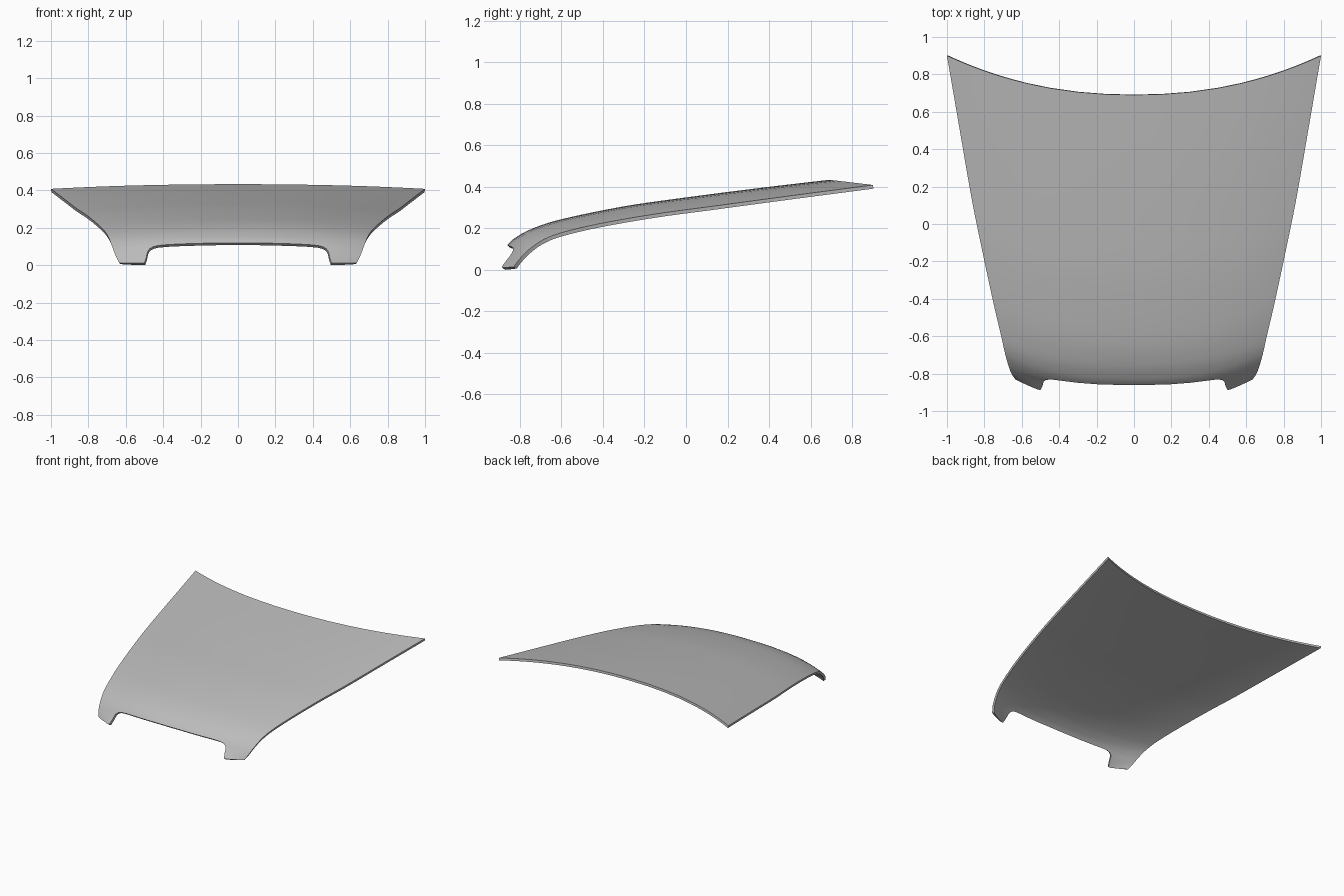
import bpy
import bmesh
from mathutils import Vector

if "Cube" in bpy.data.objects:
    bpy.data.objects.remove(bpy.data.objects["Cube"], do_unlink=True)

# Stations from nose to rear: centre y, centre z, edge x, edge y, edge z
STATIONS = [
    (-.96, .014, .635, -.83, .02),
    (-.885, .09, .655, -.80, .06),
    (-.86, .127, .672, -.755, .105),
    (-.82, .162, .69, -.69, .15),
    (-.74, .205, .71, -.60, .185),
    (-.6, .25, .752, -.42, .228),
    (-.3, .312, .81, -.15, .275),
    (0, .355, .867, .13, .313),
    (.35, .40, .933, .51, .364),
    (.69, .44, 1, .9, .415),
]
LAST = len(STATIONS) - 1
ROWS = 48

# Front opening outline, half width: x, z
OPENING = [(0, .126), (.1, .126), (.2, .124), (.3, .121), (.38, .117), (.43, .112),
           (.455, .105), (.472, .095), (.482, .082), (.487, .065), (.491, .045), (.50, .02)]


def station(t):
    """Smooth interpolation of the profile stations."""
    i = min(int(t), LAST - 1)
    f = t - i
    b, c = STATIONS[i], STATIONS[i + 1]
    a = STATIONS[i - 1] if i else [2 * p - q for p, q in zip(b, c)]
    d = STATIONS[i + 2] if i + 2 <= LAST else [2 * q - p for p, q in zip(b, c)]
    return [q + .5 * f * (r - p + f * (2 * p - 5 * q + 4 * r - s + f * (3 * (q - r) + s - p)))
            for p, q, r, s in zip(a, b, c, d)]


def surface(u, t):
    cy, cz, ex, ey, ez = station(t)
    w = abs(u) ** (2.6 - .4 * t / LAST)
    return Vector((u * ex, cy + (ey - cy) * w, cz + (ez - cz) * w))


def opening_start(x, z):
    """Surface coordinates where the opening outline meets the panel."""
    lo, hi = 0, 4
    for _ in range(30):
        t = (lo + hi) / 2
        u = x / station(t)[2]
        if surface(u, t).z < z:
            lo = t
        else:
            hi = t
    return u, lo


# Columns: trimmed by the opening, then full length over the feet
half = [opening_start(x, z) for x, z in OPENING]
foot_u = half[-1][0]
half += [(foot_u + (1 - foot_u) * k / 9, 0) for k in range(1, 10)]
columns = [(-u, t) for u, t in reversed(half[1:])] + half

# Hood skin
bm = bmesh.new()
grid = [[bm.verts.new(surface(u, t + (LAST - t) * r / ROWS)) for r in range(ROWS + 1)]
        for u, t in columns]
for left, right in zip(grid, grid[1:]):
    for r in range(ROWS):
        bm.faces.new((left[r], right[r], right[r + 1], left[r + 1]))
mesh = bpy.data.meshes.new("hood_panel")
bm.to_mesh(mesh)
bm.free()
hood = bpy.data.objects.new("hood_panel", mesh)
bpy.context.collection.objects.link(hood)

# Sheet thickness
solid = hood.modifiers.new("thickness", 'SOLIDIFY')
solid.thickness = .018
solid.offset = -1
bpy.context.view_layer.objects.active = hood
hood.select_set(True)
bpy.ops.object.modifier_apply(modifier=solid.name)
bpy.ops.object.shade_smooth_by_angle(angle=.7)

# Rest the feet on the ground
low = min(v.co.z for v in mesh.vertices)
for v in mesh.vertices:
    v.co.z -= low

# Grey paint
paint = bpy.data.materials.new("grey_paint")
paint.use_nodes = True
colour = (.5, .5, .5, 1)
paint.diffuse_color = colour
paint.node_tree.nodes["Principled BSDF"].inputs["Base Color"].default_value = colour
mesh.materials.append(paint)
